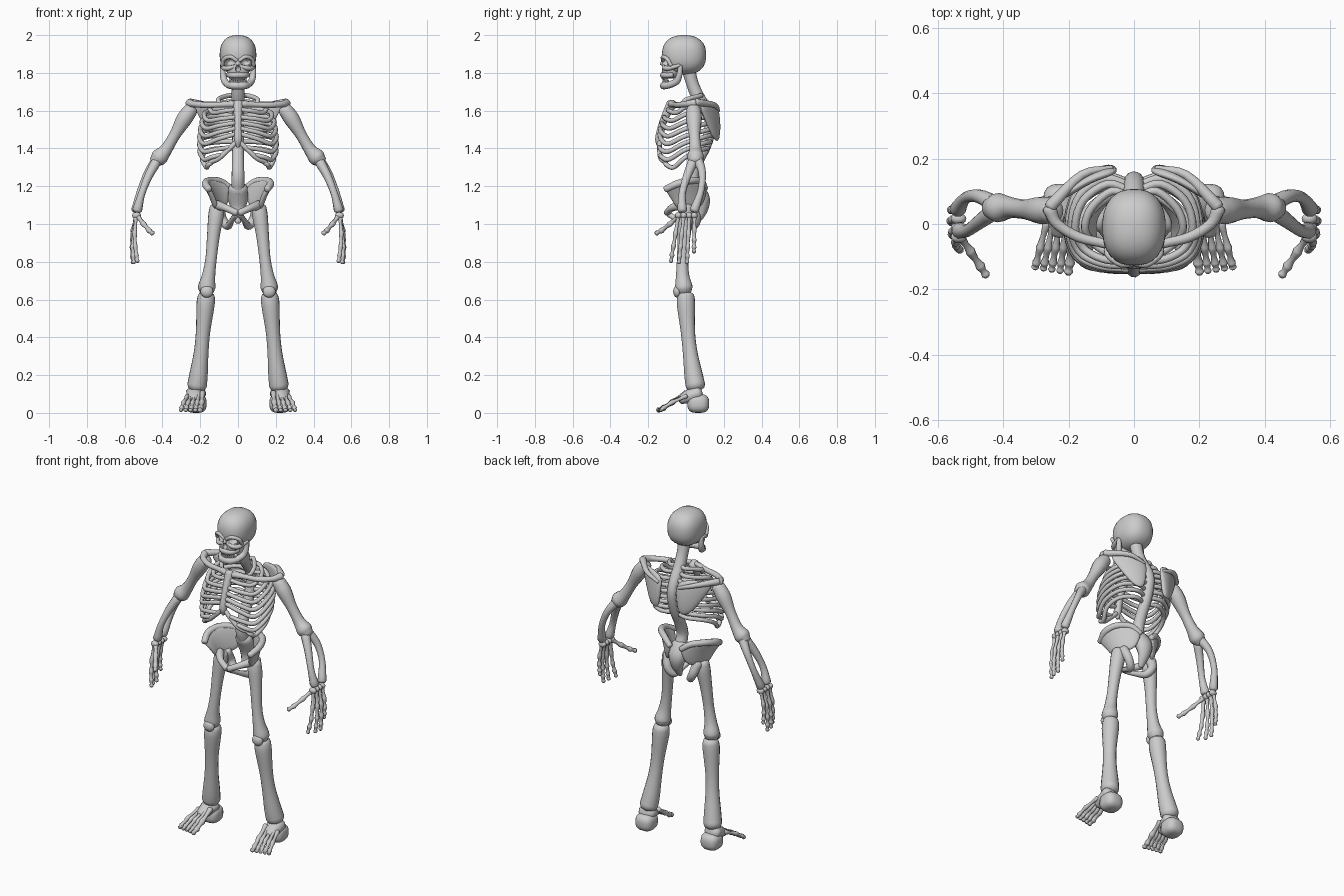
import bpy, bmesh, math
from mathutils import Vector


def finish(name, bm, mirror=False):
    bmesh.ops.recalc_face_normals(bm, faces=bm.faces)
    me = bpy.data.meshes.new(name)
    bm.to_mesh(me)
    bm.free()
    for p in me.polygons:
        p.use_smooth = True
    ob = bpy.data.objects.new(name, me)
    bpy.context.collection.objects.link(ob)
    if mirror:
        ob.modifiers.new("mirror", "MIRROR").use_mirror_merge = False
    return ob


def catmull(pts, sub):
    """Smooth path through (x, y, z, radius) points."""
    P = [Vector(p) for p in pts]
    P = [2 * P[0] - P[1]] + P + [2 * P[-1] - P[-2]]
    out = []
    for a, b, c, d in zip(P, P[1:], P[2:], P[3:]):
        for k in range(sub):
            t = k / sub
            out.append(0.5 * (2 * b + (c - a) * t + (2 * a - 5 * b + 4 * c - d) * t * t
                              + (3 * b - a - 3 * c + d) * t ** 3))
    return out + [P[-2]]


def tube(name, pts, mirror=True, seg=10, sub=4, hint=(0.3, 1, 0.2), wide=1.0):
    """Round-ended bone swept along a path with varying radius."""
    path = catmull(pts, sub)
    pos, rad = [p.xyz for p in path], [p.w for p in path]
    d0, d1 = (pos[0] - pos[1]).normalized(), (pos[-1] - pos[-2]).normalized()
    caps = [(0.85, 0.5), (0.5, 0.8)]
    r0, r1 = rad[0], rad[-1]
    pos = [pos[0] + d0 * r0 * h * .7 for _, h in caps[::-1]] + pos + [pos[-1] + d1 * r1 * h * .7 for _, h in caps]
    rad = [r0 * c for c, _ in caps[::-1]] + rad + [r1 * c for c, _ in caps]
    bm = bmesh.new()
    u, rings = Vector(hint), []
    for i, (p, r) in enumerate(zip(pos, rad)):
        t = (pos[min(i + 1, len(pos) - 1)] - pos[max(i - 1, 0)]).normalized()
        u = (u - t * u.dot(t)).normalized()
        v = t.cross(u)
        rings.append([bm.verts.new(p + r * (u * math.cos(a) + v * wide * math.sin(a)))
                      for a in (2 * math.pi * k / seg for k in range(seg))])
    for a, b in zip(rings, rings[1:]):
        for k in range(seg):
            bm.faces.new((a[k], a[(k + 1) % seg], b[(k + 1) % seg], b[k]))
    bm.faces.new(rings[0])
    bm.faces.new(rings[-1])
    return finish(name, bm, mirror)


def ball(name, c, s, mirror=False, power=1.0, res=24):
    """Ellipsoid; power below 1 makes it boxier."""
    bm = bmesh.new()
    bmesh.ops.create_uvsphere(bm, u_segments=res, v_segments=res // 2, radius=1)
    for v in bm.verts:
        q = [math.copysign(abs(k) ** (1 / power), k) for k in v.co]
        n = sum(abs(k) ** (2 * power) for k in v.co) ** (-1 / (2 * power))
        q = v.co * n if power != 1 else v.co
        v.co = Vector(c) + Vector((q[0] * s[0], q[1] * s[1], q[2] * s[2]))
    return finish(name, bm, mirror)


def plate(name, rows, thick):
    """Curved flat bone from a small grid of points."""
    bm = bmesh.new()
    g = [[bm.verts.new(p) for p in r] for r in rows]
    for a, b in zip(g, g[1:]):
        for k in range(len(a) - 1):
            bm.faces.new((a[k], a[k + 1], b[k + 1], b[k]))
    ob = finish(name, bm)
    so = ob.modifiers.new("solid", "SOLIDIFY")
    so.thickness, so.offset = thick, 0
    ob.modifiers.new("sub", "SUBSURF").levels = 2
    ob.modifiers["sub"].render_levels = 2
    ob.modifiers.new("mirror", "MIRROR").use_mirror_merge = False


def digit(name, pts, r):
    """Finger or toe with knobbly joints."""
    out = []
    for a, b in zip(pts, pts[1:]):
        out += [(*a, r), (*Vector(a).lerp(Vector(b), .5), r * .65), (*Vector(a).lerp(Vector(b), .88), r * .9)]
    tube(name, out + [(*pts[-1], r * .7)], seg=8, sub=2)


# Skull with eye and nose hollows
skull = ball("cranium", (0, -.01, 1.895), (.097, .117, .105), power=1.2, res=32)
face = ball("upper_face", (0, -.078, 1.825), (.06, .05, .055), power=1.3)
cutters = [ball("eye_cutter_a", (.042, -.13, 1.858), (.031, .05, .024)),
           ball("eye_cutter_b", (-.042, -.13, 1.858), (.031, .05, .024)),
           ball("nose_cutter", (0, -.13, 1.822), (.014, .03, .018))]
for c in cutters:
    c.hide_render = True
    c.hide_viewport = True
    for ob in (skull, face):
        m = ob.modifiers.new("cut", "BOOLEAN")
        m.operation, m.object, m.solver = "DIFFERENCE", c, "EXACT"
tube("brow", [(.008, -.122, 1.865, .01), (.04, -.122, 1.885, .011), (.075, -.098, 1.872, .011), (.083, -.08, 1.84, .01)])
tube("cheekbone", [(.018, -.118, 1.835, .009), (.045, -.115, 1.826, .012), (.072, -.09, 1.825, .013), (.088, -.035, 1.84, .009)])
tube("nose_bridge", [(0, -.118, 1.87, .009), (0, -.13, 1.845, .009)], mirror=False)
tube("upper_jaw", [(-.05, -.075, 1.79, .015), (-.035, -.11, 1.788, .016), (0, -.122, 1.788, .016),
                   (.035, -.11, 1.788, .016), (.05, -.075, 1.79, .015)], mirror=False)
tube("jaw_branch", [(.083, -.03, 1.835, .012), (.08, -.035, 1.79, .016), (.07, -.05, 1.755, .018), (.05, -.09, 1.735, .018)])
tube("chin", [(-.05, -.09, 1.735, .018), (-.03, -.112, 1.733, .02), (0, -.118, 1.732, .02),
              (.03, -.112, 1.733, .02), (.05, -.09, 1.735, .018)], mirror=False)
for k in range(5):
    a = (k + .5) * .24
    x, y = .047 * math.sin(a), -.078 - .048 * math.cos(a)
    tube("upper_tooth", [(x, y, 1.785, .006), (x, y, 1.769, .005)], seg=6, sub=1)
    tube("lower_tooth", [(x, y + .006, 1.745, .006), (x, y + .006, 1.761, .005)], seg=6, sub=1)

# Spine and sacrum
spine = [(0, .015, 1.81, .036), (0, .035, 1.74, .033), (0, .065, 1.67, .035), (0, .115, 1.59, .032), (0, .13, 1.52, .031),
         (0, .105, 1.42, .031), (0, .06, 1.33, .032), (0, .035, 1.25, .034), (0, .06, 1.17, .036)]
tube("spine", spine, mirror=False, seg=14)
tube("sacrum", [(0, .055, 1.19, .04), (0, .085, 1.13, .042), (0, .085, 1.07, .028), (0, .06, 1.01, .012)],
     mirror=False, hint=(0, 1, 0), wide=1.3)


def spine_y(z):
    for a, b in zip(spine, spine[1:]):
        if b[2] <= z <= a[2]:
            return a[1] + (b[1] - a[1]) * (a[2] - z) / (a[2] - b[2])


# Rib cage
widths = [.105, .15, .18, .192, .2, .204, .205, .203, .19]
fronts = [-.07, -.095, -.115, -.128, -.137, -.14, -.14, -.135, -.11]
ends = [.02, .02, .02, .02, .02, .02, .05, .095, .14]
for i, (w, yf, xf) in enumerate(zip(widths, fronts, ends)):
    t = i / 8
    zb = 1.68 - .28 * t
    zf = zb - .035 - .04 * t
    if i in (3, 4, 5):
        zf += .01 * (i - 2)
    yb = spine_y(zb)
    r = .0125
    dz = zb - .05 - .05 * t
    tube("rib", [(.015, yb, zb, r), (w * .45, yb + .02, zb, r), (w * .86, yb - .03, zb - .012, r),
                 (w, (yb + yf) / 2, (zb + dz) / 2, r), (w * .88, yf + .045, dz, r),
                 ((w + xf) * .48, yf + .008, (dz + zf) / 2, r), (xf, yf, zf, r)], seg=8, hint=(0, 0, 1))
tube("breastbone", [(0, -.075, 1.635, .03), (0, -.095, 1.6, .024), (0, -.125, 1.53, .02),
                    (0, -.142, 1.45, .022), (0, -.143, 1.41, .01)], mirror=False)
tube("rib_cartilage", [(.008, -.14, 1.435, .013), (.06, -.14, 1.385, .013), (.105, -.132, 1.345, .013), (.15, -.105, 1.325, .012)])

# Shoulders
tube("collarbone", [(.025, -.08, 1.635, .018), (.09, -.06, 1.632, .015), (.17, -.04, 1.63, .016),
                    (.235, 0, 1.635, .017), (.258, .045, 1.64, .022)])
plate("shoulder_blade", [[(.045, .158, 1.635), (.14, .14, 1.66), (.25, .06, 1.645)],
                         [(.05, .175, 1.56), (.12, .16, 1.56), (.215, .09, 1.575)],
                         [(.065, .17, 1.44), (.1, .165, 1.43), (.135, .145, 1.45)]], .032)
tube("shoulder_ridge", [(.07, .17, 1.6, .01), (.16, .15, 1.63, .014), (.255, .055, 1.645, .02)])

# Arms
tube("upper_arm", [(.25, .04, 1.605, .038), (.285, .042, 1.555, .042), (.335, .045, 1.47, .03),
                   (.38, .05, 1.395, .033), (.415, .05, 1.355, .045), (.435, .05, 1.335, .036)], seg=14)
tube("forearm_outer", [(.425, .06, 1.345, .028), (.475, .085, 1.275, .021), (.515, .08, 1.18, .018), (.54, .045, 1.075, .025)])
tube("forearm_inner", [(.435, .035, 1.325, .027), (.475, .005, 1.25, .022), (.51, -.02, 1.16, .019), (.533, -.02, 1.075, .026)])

# Hands
for k in range(4):
    ball("wrist_bone", (.537, -.04 + .028 * k, 1.045), (.024, .018, .018), mirror=True, res=12)
for y0, y1, x1, z1 in ((-.04, -.08, .53, .8), (-.012, -.038, .55, .793), (.018, .005, .555, .793), (.045, .042, .553, .85)):
    A, B = Vector((.54, y0, 1.045)), Vector((x1, y1, z1))
    digit("finger", [A.lerp(B, f) + Vector((.012 * math.sin(f * 3), 0, 0)) for f in (0, .4, .67, .86, 1)], .0135)
digit("thumb", [(.53, -.04, 1.04), (.5, -.085, 1.0), (.47, -.13, .965), (.452, -.158, .95)], .0155)

# Pelvis
plate("hip_wing", [[(.03, .1, 1.2), (.09, .085, 1.245), (.155, .03, 1.25), (.185, -.05, 1.23), (.165, -.125, 1.19)],
                   [(.04, .105, 1.16), (.085, .075, 1.17), (.125, .02, 1.17), (.145, -.04, 1.165), (.135, -.09, 1.15)],
                   [(.055, .085, 1.1), (.085, .055, 1.08), (.105, .015, 1.07), (.12, -.025, 1.07), (.11, -.055, 1.09)]], .03)
tube("hip_rim", [(.04, .1, 1.19, .017), (.09, .08, 1.225, .018), (.15, .025, 1.23, .019), (.172, -.045, 1.213, .02), (.155, -.105, 1.185, .018)])
tube("pubis", [(.11, -.02, 1.1, .026), (.065, -.075, 1.085, .019), (.01, -.1, 1.06, .018)])
tube("sit_bone", [(.1, .03, 1.09, .03), (.085, .055, 1.03, .025), (.055, .035, .99, .022), (.035, -.03, 1.015, .015), (.01, -.09, 1.05, .015)])

# Legs
tube("thigh_bone", [(.113, .0, 1.085, .038), (.117, -.002, 1.04, .041), (.13, -.01, .94, .034), (.142, -.018, .82, .03),
                    (.155, -.018, .73, .035), (.165, -.012, .67, .046), (.166, -.01, .65, .042)], seg=16)
ball("kneecap", (.165, -.046, .642), (.034, .022, .032), mirror=True)
tube("shin_bone", [(.168, 0, .615, .046), (.172, 0, .57, .048), (.185, .01, .43, .038), (.195, .022, .32, .039),
                   (.209, .04, .2, .049), (.217, .05, .145, .052)], seg=16)

# Feet
ball("heel", (.222, .065, .05), (.056, .058, .05), mirror=True, power=1.5)
tube("instep", [(.222, .06, .105, .042), (.228, .01, .085, .035), (.232, -.025, .07, .024)], hint=(0, 0, 1), wide=1.3)
for k in range(5):
    s = k - 2
    L = -.15 + .004 * k
    r = .0165 if k == 0 else .0135
    digit("toe", [(.228 + .02 * s, .0, .105 - .004 * k), (.24 + .024 * s, -.075, .055), (.248 + .0255 * s, -.12, .026),
                  (.252 + .0255 * s, L, .013)], r)
